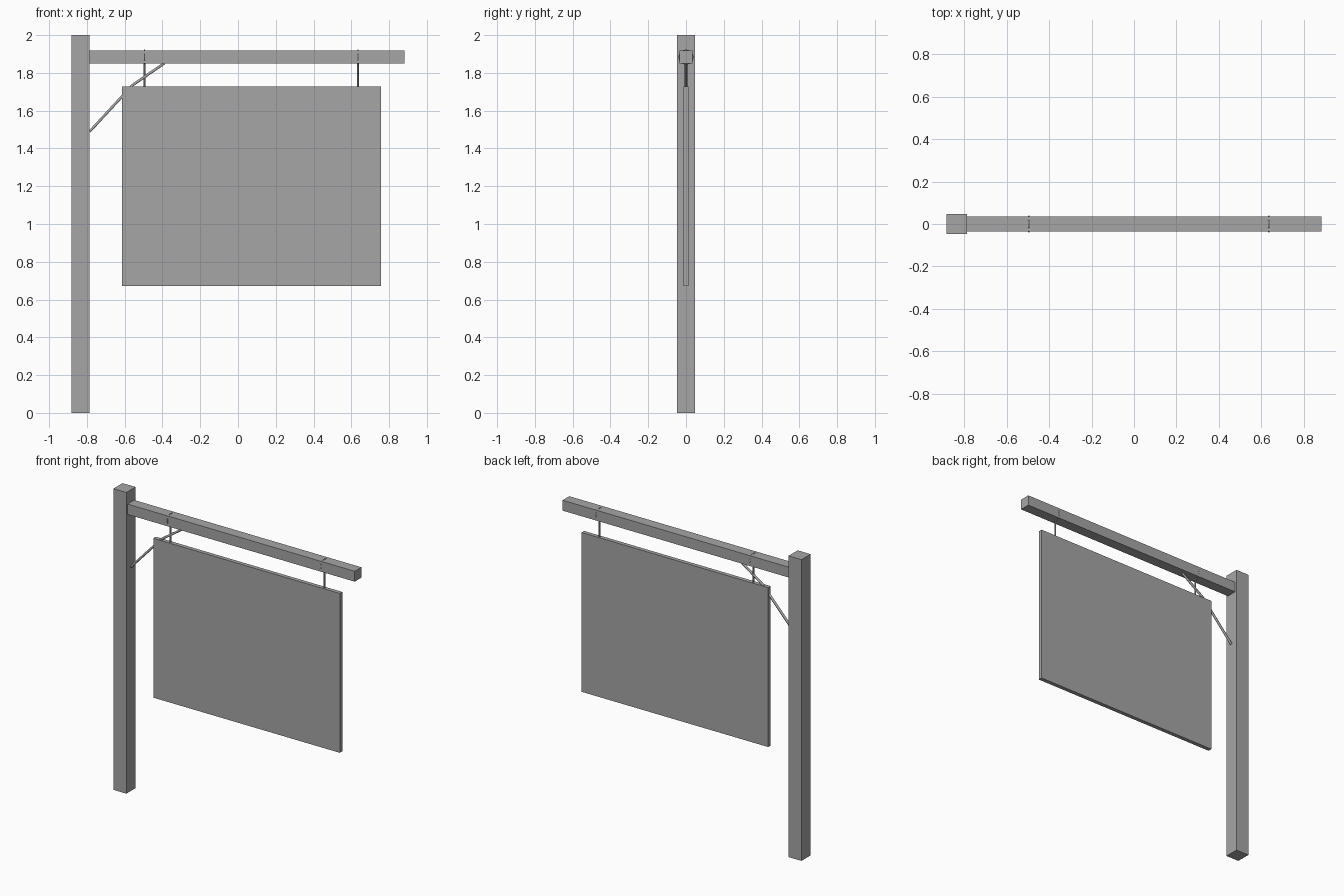
import bpy
import math

if "Cube" in bpy.data.objects:
    bpy.data.objects.remove(bpy.data.objects["Cube"], do_unlink=True)

grey = bpy.data.materials.new("plain grey")
grey.use_nodes = True
colour = (0.38, 0.38, 0.38, 1)
grey.diffuse_color = colour
grey.node_tree.nodes["Principled BSDF"].inputs["Base Color"].default_value = colour


def finish(name):
    obj = bpy.context.object
    obj.name = name
    obj.data.name = name
    obj.data.materials.append(grey)
    return obj


def box(name, x0, x1, depth, z0, z1):
    """Box centred on y = 0, given by its x and z limits."""
    bpy.ops.mesh.primitive_cube_add(size=1, location=((x0 + x1) / 2, 0, (z0 + z1) / 2))
    bpy.context.object.scale = (x1 - x0, depth, z1 - z0)
    bpy.ops.object.transform_apply(location=False, rotation=False)
    return finish(name)


def bar(name, points, radius):
    """Thin bent bar along a path, with closed ends."""
    curve = bpy.data.curves.new(name, "CURVE")
    curve.dimensions = "3D"
    curve.bevel_depth = radius
    curve.bevel_resolution = 1
    curve.use_fill_caps = True
    spline = curve.splines.new("POLY")
    spline.points.add(len(points) - 1)
    for point, (x, z) in zip(spline.points, points):
        point.co = (x, 0, z, 1)
    obj = bpy.data.objects.new(name, curve)
    bpy.context.collection.objects.link(obj)
    bpy.ops.object.select_all(action="DESELECT")
    bpy.context.view_layer.objects.active = obj
    obj.select_set(True)
    bpy.ops.object.convert(target="MESH")
    return finish(name)


# Post, arm and hanging board
BEAM_LOW, BEAM_HIGH = 1.849, 1.918
BOARD_TOP = 1.729
box("post", -0.882, -0.787, 0.096, 0, 2)
box("beam", -0.787, 0.882, 0.07, BEAM_LOW, BEAM_HIGH)
box("board", -0.613, 0.757, 0.027, 0.671, BOARD_TOP)

# Bent brace between post and arm
bar("brace", [(-0.785, 1.49), (-0.56, 1.734), (-0.39, 1.851)], 0.008)

# Hanger rings around the arm, each with a rod down to the board
for side, x in (("right", -0.495), ("left", 0.635)):
    bpy.ops.mesh.primitive_torus_add(
        location=(x, 0, (BEAM_LOW + BEAM_HIGH) / 2), rotation=(0, math.pi / 2, 0),
        major_segments=16, minor_segments=6, major_radius=0.036, minor_radius=0.004)
    finish(side + "_hanger_ring")
    bpy.ops.mesh.primitive_cylinder_add(
        vertices=8, radius=0.0055, depth=BEAM_LOW - BOARD_TOP + 0.01,
        location=(x, 0, (BEAM_LOW + BOARD_TOP) / 2))
    finish(side + "_hanger_rod")
